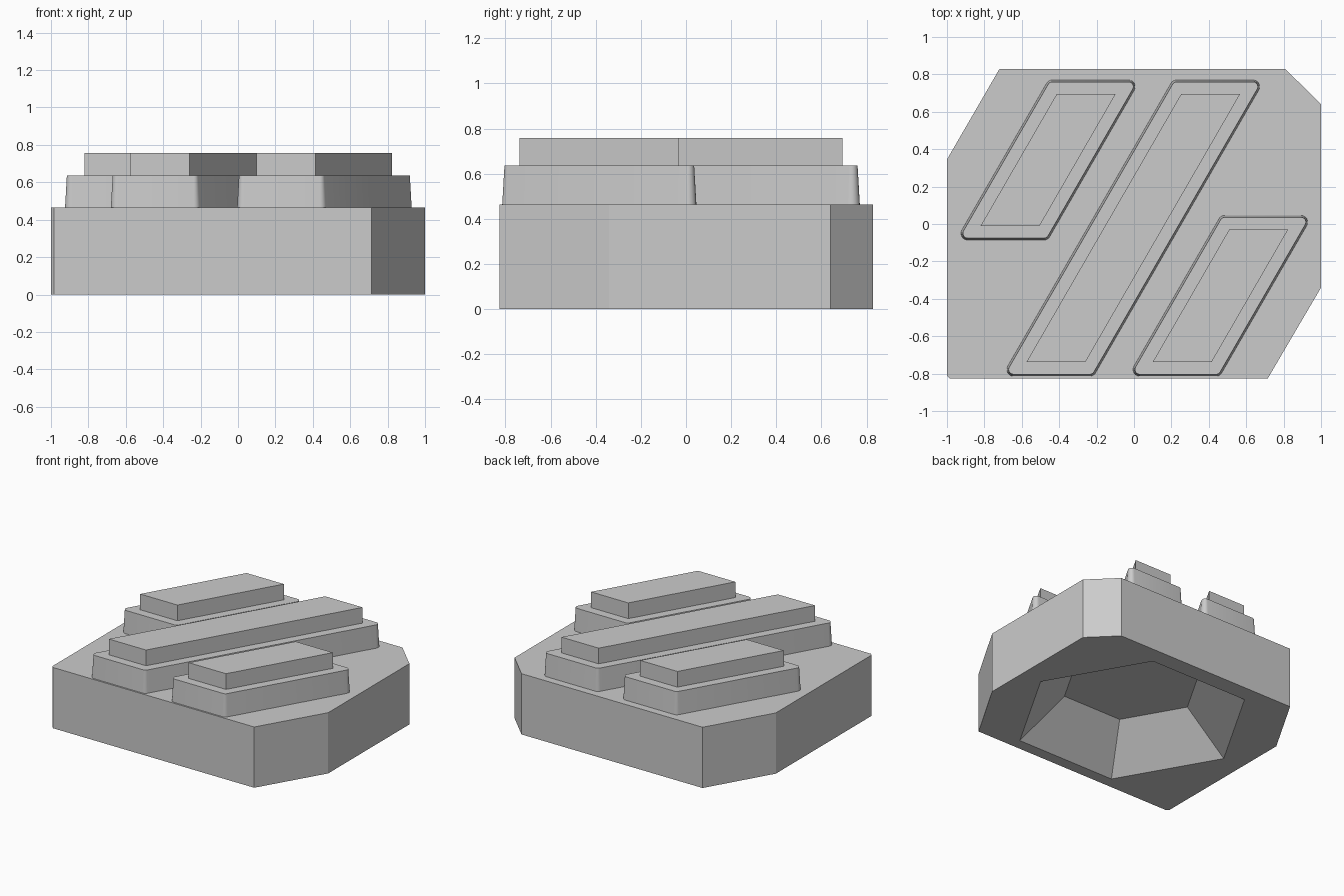
import bpy
import bmesh
from math import sin, cos, tan, radians

cube = bpy.data.objects.get("Cube")
if cube:
    bpy.data.objects.remove(cube, do_unlink=True)

BODY_TOP, STEP_TOP, BAR_TOP = 0.464, 0.637, 0.757
SLANT = 1 / tan(radians(60))      # sideways run of the slanted bars per unit y
BAR_WIDTH = 0.315

grey = bpy.data.materials.new("plain grey")
grey.use_nodes = True
colour = (0.6, 0.6, 0.6, 1)
grey.diffuse_color = colour
grey.node_tree.nodes["Principled BSDF"].inputs["Base Color"].default_value = colour


def finish(bm, name, smooth=False):
    bmesh.ops.recalc_face_normals(bm, faces=bm.faces)
    mesh = bpy.data.meshes.new(name)
    bm.to_mesh(mesh)
    bm.free()
    obj = bpy.data.objects.new(name, mesh)
    bpy.context.collection.objects.link(obj)
    mesh.materials.append(grey)
    if smooth:
        bpy.ops.object.select_all(action="DESELECT")
        obj.select_set(True)
        bpy.context.view_layer.objects.active = obj
        bpy.ops.object.shade_smooth_by_angle(angle=radians(25))
    return obj


def ring(bm, outline, z):
    return [bm.verts.new((x, y, z)) for x, y in outline]


def bridge(bm, low, high):
    for i in range(len(low)):
        j = (i + 1) % len(low)
        bm.faces.new((low[i], low[j], high[j], high[i]))


def loft(name, low, z0, high, z1, smooth=False):
    bm = bmesh.new()
    a, b = ring(bm, low, z0), ring(bm, high, z1)
    bridge(bm, a, b)
    bm.faces.new(a[::-1])
    bm.faces.new(b)
    return finish(bm, name, smooth)


def slanted(x, y0, y1, grow=0.0):
    """Parallelogram leaning 60 degrees, every side moved out by grow."""
    acute, obtuse = grow / tan(radians(30)), grow * SLANT
    shift = (y1 - y0) * SLANT
    return [(x - acute, y0 - grow), (x + BAR_WIDTH + obtuse, y0 - grow),
            (x + BAR_WIDTH + shift + acute, y1 + grow), (x + shift - obtuse, y1 + grow)]


def rounded(corners, radius, steps=6):
    """Sweep an arc between the two side normals at each corner."""
    arcs = [(150, 270), (270, 330), (330, 450), (90, 150)]
    points = []
    for (x, y), (start, end) in zip(corners, arcs):
        for i in range(steps + 1):
            a = radians(start + (end - start) * i / steps)
            points.append((x + radius * cos(a), y + radius * sin(a)))
    return points


def hexagon(radius):
    return [(radius * cos(radians(60 * i)), radius * sin(radians(60 * i)) - 0.02)
            for i in range(6)]


# Chamfered body with a tapered hexagonal recess underneath
outline = [(-0.985, -0.826), (0.715, -0.826), (1, -0.34), (1, 0.64),
           (0.81, 0.828), (-0.72, 0.828), (-1, 0.345), (-1, -0.81)]
bm = bmesh.new()
bottom, top = ring(bm, outline, 0), ring(bm, outline, BODY_TOP)
bridge(bm, bottom, top)
bm.faces.new(top)
rim, floor = ring(bm, hexagon(0.83), 0), ring(bm, hexagon(0.5), 0.29)
bridge(bm, rim, floor)
bm.faces.new(floor)
edges = [bm.edges.get((loop[i - 1], loop[i]))
         for loop in (bottom, rim) for i in range(len(loop))]
bmesh.ops.triangle_fill(bm, edges=edges, use_beauty=True)
finish(bm, "body")

# Three slanted bars, each a rounded drafted step with a sharp bar on top
bars = {"left_side": (0.1, -0.738, -0.03),
        "middle": (-0.575, -0.738, 0.694),
        "right_side": (-0.82, -0.01, 0.694)}
for side, (x, y0, y1) in bars.items():
    core = slanted(x, y0, y1, 0.04)
    loft(side + "_step", rounded(core, 0.036), BODY_TOP,
         rounded(core, 0.026), STEP_TOP, smooth=True)
    plan = slanted(x, y0, y1)
    loft(side + "_bar", plan, STEP_TOP, plan, BAR_TOP)
